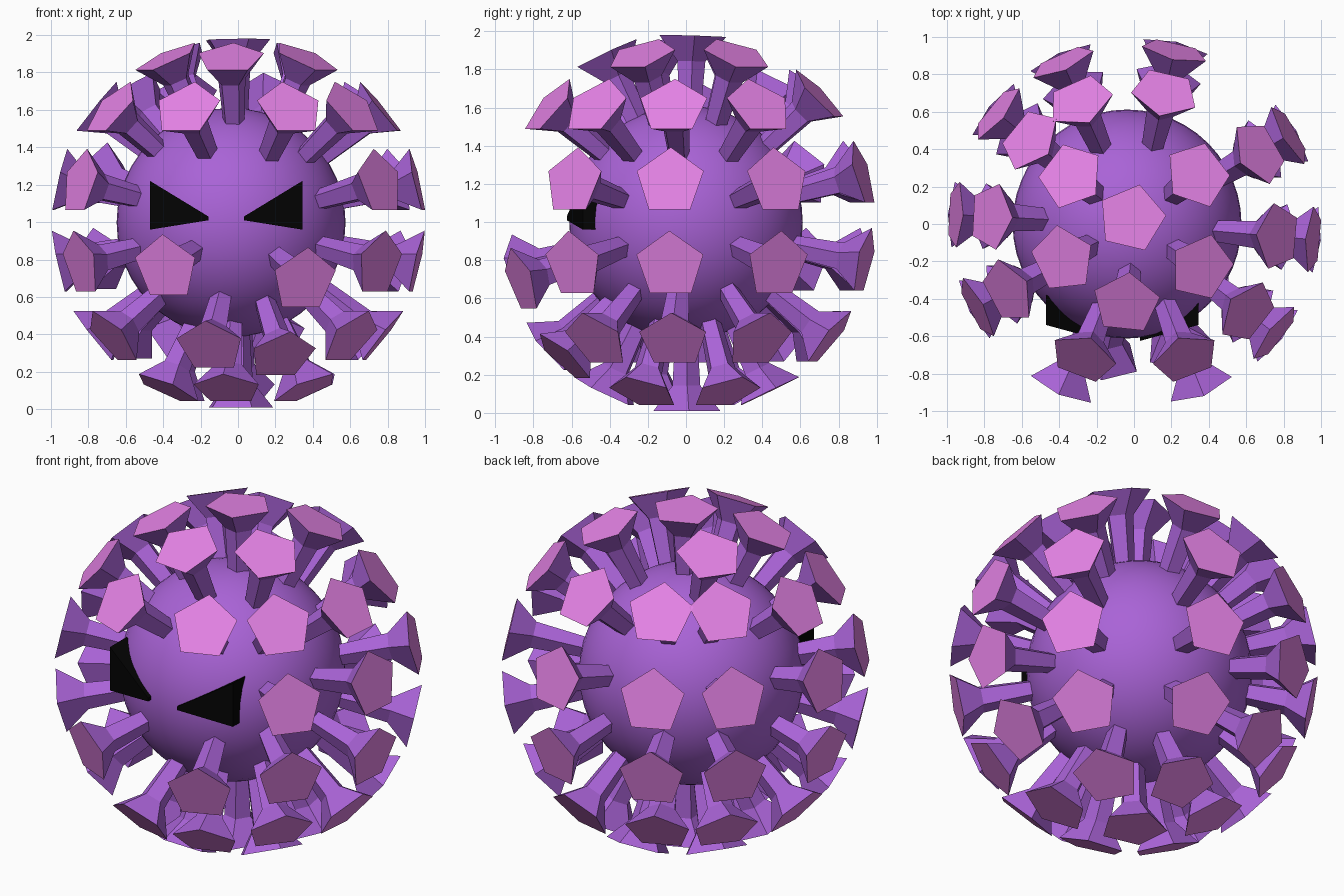
import bpy, bmesh
from math import sin, cos, pi, radians
from mathutils import Vector

if "Cube" in bpy.data.objects:
    bpy.data.objects.remove(bpy.data.objects["Cube"])

def material(name, rgb):
    m = bpy.data.materials.new(name)
    m.diffuse_color = (*rgb, 1)
    m.use_nodes = True
    m.node_tree.nodes["Principled BSDF"].inputs["Base Color"].default_value = m.diffuse_color
    return m

purple = material("purple", (0.40, 0.125, 0.68))
pink = material("pink", (0.78, 0.225, 0.79))
black = material("black", (0.001, 0.001, 0.001))

def to_object(bm, name, mats):
    bmesh.ops.recalc_face_normals(bm, faces=bm.faces)
    me = bpy.data.meshes.new(name)
    bm.to_mesh(me)
    bm.free()
    ob = bpy.data.objects.new(name, me)
    bpy.context.collection.objects.link(ob)
    for m in mats:
        me.materials.append(m)
    return ob

# Round body
bpy.ops.mesh.primitive_uv_sphere_add(segments=48, ring_count=24, radius=0.612,
                                     location=(-0.037, 0, 0.998))
body = bpy.context.object
body.name = "body"
body.data.materials.append(purple)
bpy.ops.object.shade_smooth()

# Five-sided spikes: (distance from centre, radius), flaring to a flat pink cap
PROFILE = [(0.50, 0.055), (0.85, 0.077), (0.983, 0.185)]
CENTRE = Vector((0.003, 0, 0.993))

def add_spike(bm, polar, azimuth):
    p, a = radians(polar), radians(azimuth)
    d = Vector((sin(p) * cos(a), sin(p) * sin(a), cos(p)))
    ref = Vector((0.23, 0.97, 0)) if abs(d.z) > 0.99 else Vector((0, 0, 1))
    up = (ref - d * ref.dot(d)).normalized()
    side = up.cross(d)
    rings = []
    for dist, r in PROFILE:
        rings.append([bm.verts.new(CENTRE + d * dist
                      + (up * cos(k * 2 * pi / 5) + side * sin(k * 2 * pi / 5)) * r)
                      for k in range(5)])
    for lo, hi in zip(rings, rings[1:]):
        for k in range(5):
            bm.faces.new((lo[k], lo[k - 1], hi[k - 1], hi[k]))
    bm.faces.new(rings[0])
    bm.faces.new(rings[-1]).material_index = 1

STEP = 180 / 7                                   # spacing of the latitude rings
sides = [-5, 30, 177, 208, 322]                  # columns beside the face
rear = [77, 114, 141]                            # columns at the back
spikes = [(2, 117), (180, 0)]
spikes += [(STEP, a) for a in (38, 143, 206, 264, 327)]
spikes += [(6 * STEP, a) for a in (30, 88, 146, 206, 262, 328)]
for k, rear_polar in ((2, 47), (3, 75), (4, 102), (5, 128)):
    spikes += [(k * STEP, a) for a in sides]
    spikes += [(rear_polar, a) for a in rear]
# front spikes, left out at eye level
spikes += [(2 * STEP, 249), (2 * STEP, 291), (104, 246), (108, 292), (132, 258), (136, 290)]

bm = bmesh.new()
for polar, azimuth in spikes:
    add_spike(bm, polar, azimuth)
to_object(bm, "spikes", [purple, pink])

# Angry triangular eyes, mirrored about the face centre line
def add_eye(name, sign):
    pts = [(0.407, -0.54, 1.22), (0.407, -0.54, 0.96), (0.095, -0.625, 1.01), (0.095, -0.625, 1.03)]
    bm = bmesh.new()
    front = [bm.verts.new((-0.063 + sign * x, y, z)) for x, y, z in pts]
    back = [bm.verts.new((-0.063 + sign * x, y + 0.16, z)) for x, y, z in pts]
    bm.faces.new(front)
    bm.faces.new(back[::-1])
    for k in range(4):
        bm.faces.new((front[k - 1], front[k], back[k], back[k - 1]))
    to_object(bm, name, [black])

add_eye("left_eye", -1)
add_eye("right_eye", 1)
